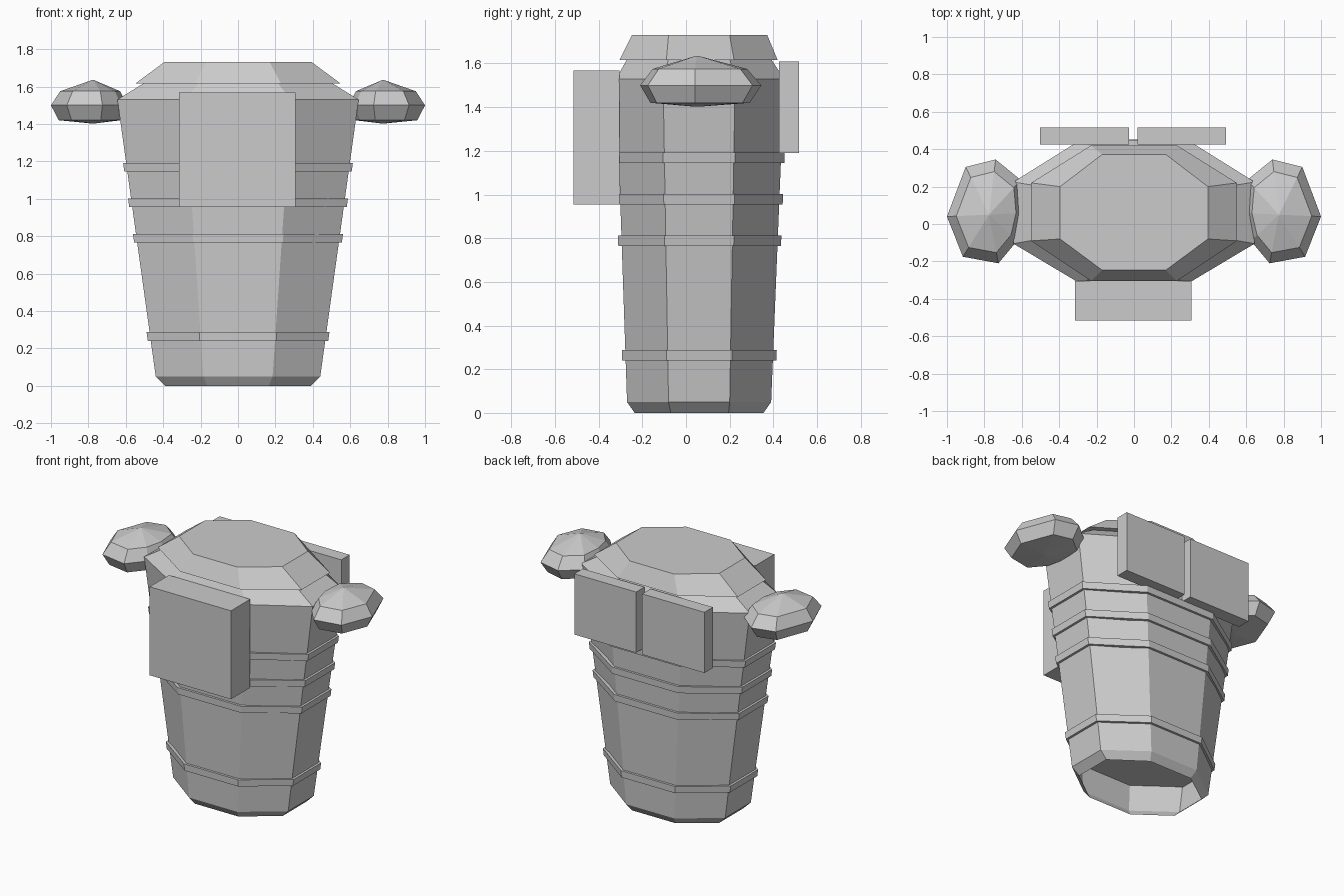
import bpy, bmesh

if "Cube" in bpy.data.objects:
    bpy.data.objects.remove(bpy.data.objects["Cube"])

def loft(name, rings, cap_bottom=True, cap_top=True):
    """Skin a stack of closed rings that share the same point count."""
    bm = bmesh.new()
    loops = [[bm.verts.new(p) for p in r] for r in rings]
    n = len(loops[0])
    for a, b in zip(loops, loops[1:]):
        for i in range(n):
            j = (i + 1) % n
            bm.faces.new((a[i], a[j], b[j], b[i]))
    if cap_bottom:
        bm.faces.new(loops[0][::-1])
    if cap_top:
        bm.faces.new(loops[-1])
    me = bpy.data.meshes.new(name)
    bm.to_mesh(me)
    bm.free()
    ob = bpy.data.objects.new(name, me)
    bpy.context.collection.objects.link(ob)
    return ob

def octagon(z, hx, fx, y0, y1, s0, s1):
    """Half width, half width of front flat, front/back y, side flat y range."""
    return [(-fx, y0, z), (fx, y0, z), (hx, s0, z), (hx, s1, z),
            (fx, y1, z), (-fx, y1, z), (-hx, s1, z), (-hx, s0, z)]

def box(name, x0, x1, y0, y1, z0, z1):
    return loft(name, [[(x0, y0, z), (x1, y0, z), (x1, y1, z), (x0, y1, z)]
                       for z in (z0, z1)])

# Tapered torso shell, open underneath
low = (0.05, 0.44, 0.185, -0.27, 0.39, -0.08, 0.20)
high = (1.53, 0.645, 0.285, -0.32, 0.45, -0.105, 0.225)
loft("torso", [octagon(0, 0.39, 0.165, -0.235, 0.355, -0.07, 0.195),
               octagon(*low), octagon(*high),
               octagon(1.62, 0.50, 0.21, -0.27, 0.39, -0.08, 0.20)],
     cap_bottom=False)

# Overhanging top cap
loft("neck_cap", [octagon(1.615, 0.55, 0.23, -0.305, 0.42, -0.09, 0.22),
                  octagon(1.73, 0.395, 0.17, -0.247, 0.372, -0.08, 0.20)])

# Solid bands that follow the torso taper
def band_ring(z, d=0.016):
    t = (z - low[0]) / (high[0] - low[0])
    _, hx, fx, y0, y1, s0, s1 = [a + (b - a) * t for a, b in zip(low, high)]
    return octagon(z, hx + d, fx + d * 0.4, y0 - d, y1 + d, s0 - d * 0.4, s1 + d * 0.4)

for i, z in enumerate((0.24, 0.765, 0.955, 1.145)):
    loft(f"band_{i + 1}", [band_ring(z), band_ring(z + 0.047)])

# Front pack and two back plates
box("front_pack", -0.315, 0.307, -0.515, -0.305, 0.955, 1.567)
box("back_plate_left", -0.503, -0.027, 0.425, 0.517, 1.19, 1.61)
box("back_plate_right", 0.02, 0.493, 0.425, 0.517, 1.19, 1.61)

# Faceted shoulder pads
outline = [(0.59, 0.06), (0.625, -0.09), (0.725, -0.21), (0.915, -0.175),
           (1.0, 0.04), (0.90, 0.305), (0.74, 0.345), (0.605, 0.235)]
cx, cy = 0.775, 0.05
for side, name in ((-1, "shoulder_left"), (1, "shoulder_right")):
    pts = outline if side > 0 else outline[::-1]
    loft(name, [[(side * (cx + (x - cx) * k), cy + (y - cy) * k, z) for x, y in pts]
                for z, k in ((1.402, 0.02), (1.42, 0.82), (1.50, 1.0),
                             (1.575, 0.78), (1.635, 0.02))])
